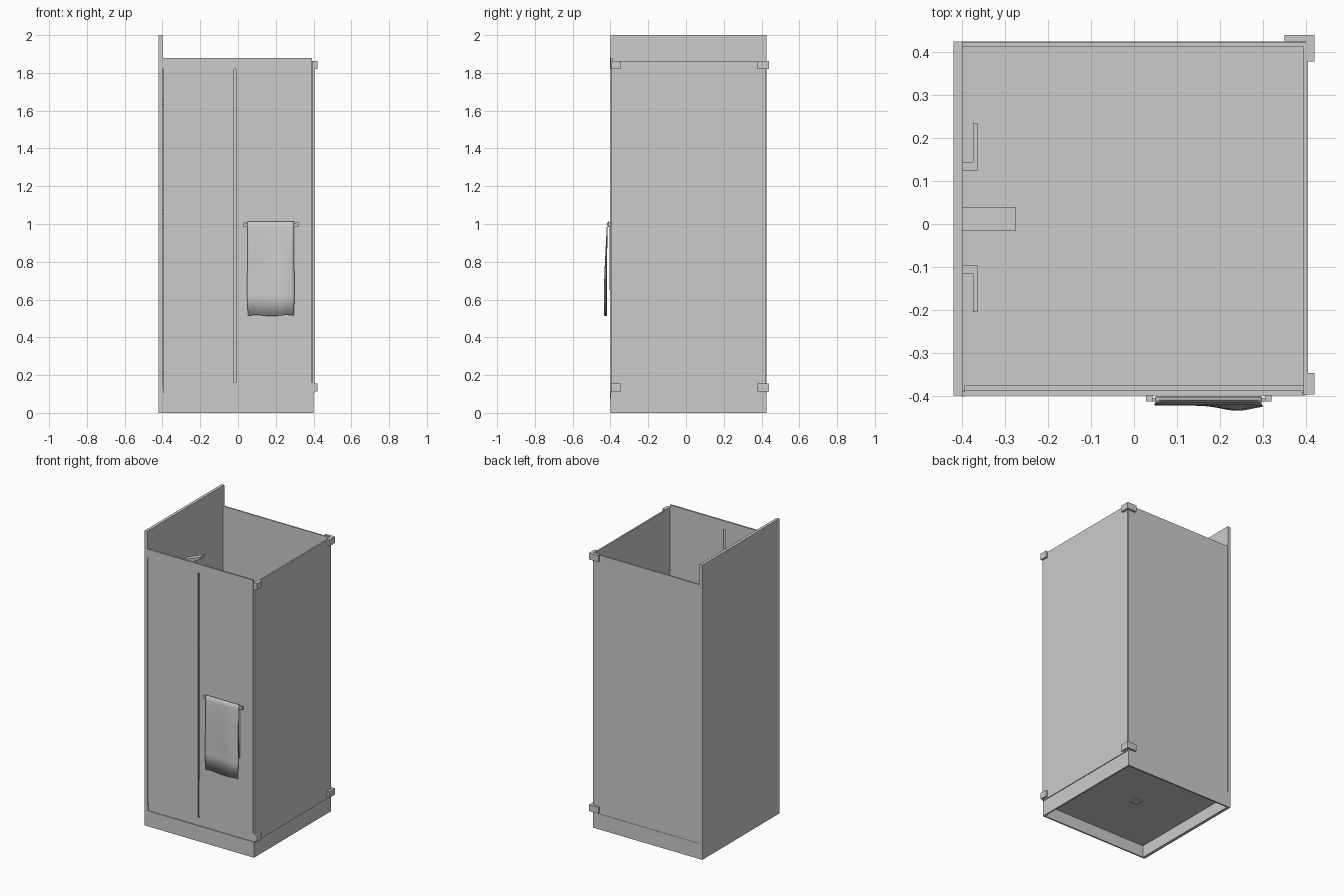
import bpy, bmesh, math
from mathutils import Vector

cube = bpy.data.objects.get("Cube")
if cube:
    bpy.data.objects.remove(cube, do_unlink=True)

grey = bpy.data.materials.new("plain_grey")
grey.use_nodes = True
grey.diffuse_color = (0.6, 0.6, 0.6, 1)
grey.node_tree.nodes["Principled BSDF"].inputs["Base Color"].default_value = (0.6, 0.6, 0.6, 1)


def finish(name, bm):
    bmesh.ops.recalc_face_normals(bm, faces=bm.faces)
    mesh = bpy.data.meshes.new(name)
    bm.to_mesh(mesh)
    bm.free()
    mesh.materials.append(grey)
    obj = bpy.data.objects.new(name, mesh)
    bpy.context.collection.objects.link(obj)
    return obj


def box(name, x, y, z):
    """Box from three (low, high) ranges."""
    bm = bmesh.new()
    bmesh.ops.create_cube(bm, size=1)
    for v in bm.verts:
        v.co = Vector([(a + b) / 2 + c * (b - a) for (a, b), c in zip((x, y, z), v.co)])
    return finish(name, bm)


def prism(name, points, place, depth):
    """Extrude a flat outline; place(u, v) gives the 3D point."""
    bm = bmesh.new()
    face = bm.faces.new([bm.verts.new(place(u, v)) for u, v in points])
    new = bmesh.ops.extrude_face_region(bm, geom=[face])["geom"]
    bmesh.ops.translate(bm, verts=[g for g in new if isinstance(g, bmesh.types.BMVert)], vec=depth)
    return finish(name, bm)


LEFT, RIGHT, FRONT, BACK = -0.42, 0.40, -0.40, 0.425
TRAY, TOP = 0.105, 1.86

# Shower tray: open underneath, with a thin skirt and a drain
box("tray_floor", (-0.41, RIGHT - 0.01), (FRONT + 0.01, BACK - 0.01), (0.08, TRAY))
box("tray_skirt_front", (LEFT, RIGHT), (FRONT, FRONT + 0.01), (0, TRAY))
box("tray_skirt_back", (LEFT, RIGHT), (BACK - 0.01, BACK), (0, TRAY))
box("tray_skirt_side", (RIGHT - 0.01, RIGHT), (FRONT + 0.01, BACK - 0.01), (0, TRAY))
box("drain", (-0.04, 0.02), (-0.02, 0.04), (0.075, 0.082))

# Walls
box("tall_wall", (LEFT, -0.40), (FRONT, BACK), (0, 2))
box("side_panel", (0.395, 0.405), (-0.398, 0.42), (TRAY, TOP))
box("back_panel", (-0.40, 0.40), (0.413, 0.423), (TRAY, TOP))

# Front with two door leaves between a top rail and a threshold
box("door_top_rail", (-0.395, 0.393), (FRONT, -0.388), (1.82, 1.88))
box("left_door_leaf", (-0.01, 0.393), (FRONT, -0.388), (0.16, 1.82))
box("right_door_leaf", (-0.395, -0.02), (FRONT, -0.388), (0.16, 1.82))
box("threshold", (-0.395, 0.395), (-0.394, -0.375), (TRAY, 0.16))

# Corner brackets and wall pivots, at the bottom and the top
for level, low in (("lower", 0.113), ("upper", 1.82)):
    z = (low, low + 0.043)
    box(level + "_front_bracket", (0.395, 0.42), (-0.397, -0.347), z)
    prism(level + "_back_bracket",
          [(0.42, 0.44), (0.35, 0.44), (0.35, 0.425), (0.40, 0.425), (0.40, 0.378), (0.42, 0.378)],
          lambda u, v: (u, v, low), (0, 0, 0.043))
for level, low in (("lower", 0.08), ("upper", 1.82)):
    box(level + "_wall_pivot", (-0.402, -0.395), (-0.402, -0.39), (low, low + 0.06))

# Shower head: a wedge rising away from the tall wall
prism("shower_head", [(-0.40, 1.63), (-0.40, 1.66), (-0.275, 1.71), (-0.275, 1.695)],
      lambda u, v: (u, -0.015, v), (0, 0.055, 0))

# Pair of tap levers, mirrored about the shower head
for name, side in (("back_tap", 1), ("front_tap", -1)):
    outline = [(-0.40, 0.11), (-0.365, 0.11), (-0.365, 0.22), (-0.375, 0.22), (-0.375, 0.13), (-0.40, 0.13)]
    prism(name, outline, lambda u, v: (u, 0.015 + side * v, 1.05), (0, 0, 0.025))

# Towel rail
box("towel_rail", (0.028, 0.32), (-0.413, -0.405), (0.985, 1.003))
for name, x in (("right_rail_post", 0.028), ("left_rail_post", 0.305)):
    box(name, (x, x + 0.015), (-0.413, FRONT), (0.985, 1.007))

# Towel: a sheet folded over the rail, bulging softly toward its left
path = [(-0.404, 0.65), (-0.404, 0.80), (-0.404, 0.98), (-0.406, 1.005), (-0.410, 1.012),
        (-0.415, 1.005), (-0.418, 0.98), (-0.419, 0.86), (-0.420, 0.74), (-0.421, 0.62), (-0.421, 0.515)]
COLS = 16
bm = bmesh.new()
rows = []
for i, (y, z) in enumerate(path):
    hang = max(0, (0.98 - z) / 0.46) if i > 5 else 0
    row = []
    for j in range(COLS + 1):
        t = j / COLS
        x = 0.05 + 0.247 * t + 0.004 * hang * math.sin(7 * hang + 3 * t)
        bulge = 0.012 * math.exp(-((t - 0.76) / 0.2) ** 2) * min(1, hang * 1.6)
        hem = 0.003 * math.sin(9 * t) if i == len(path) - 1 else 0
        row.append(bm.verts.new((x, y - bulge, z + hem)))
    rows.append(row)
for a, b in zip(rows, rows[1:]):
    for j in range(COLS):
        bm.faces.new((a[j], a[j + 1], b[j + 1], b[j]))
towel = finish("towel", bm)
solid = towel.modifiers.new("thickness", "SOLIDIFY")
solid.thickness = 0.004
solid.offset = 0
bpy.ops.object.select_all(action="DESELECT")
towel.select_set(True)
bpy.context.view_layer.objects.active = towel
bpy.ops.object.shade_smooth_by_angle(angle=math.radians(40))
